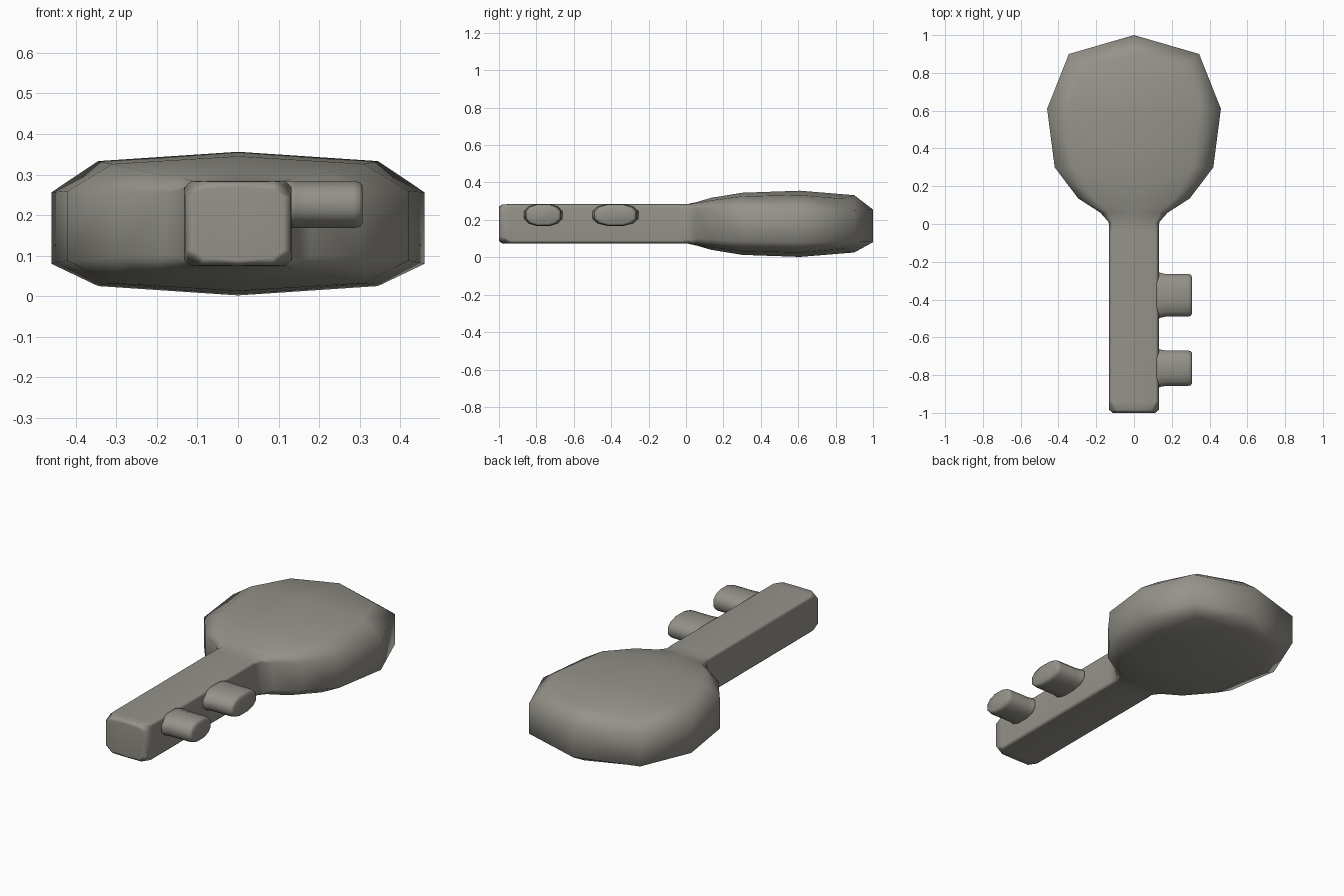
import bpy, bmesh

if "Cube" in bpy.data.objects:
    bpy.data.objects.remove(bpy.data.objects["Cube"])

MID_Z = 0.179

metal = bpy.data.materials.new("dull_metal")
metal.diffuse_color = (0.30, 0.29, 0.255, 1)
metal.use_nodes = True
metal.node_tree.nodes["Principled BSDF"].inputs["Base Color"].default_value = metal.diffuse_color


def make_object(name, bm):
    for f in bm.faces:
        f.smooth = True
    mesh = bpy.data.meshes.new(name)
    bm.to_mesh(mesh)
    bm.free()
    mesh.materials.append(metal)
    ob = bpy.data.objects.new(name, mesh)
    bpy.context.collection.objects.link(ob)
    return ob


# Key body: shaft and head lofted along y as one half, mirrored in x
# each row: centre (y, h), shoulder (x, y, h), rim (x, y, h)
rows = [
    ((-1.0, 0.090), (0.085, -1.0, 0.085), (0.112, -1.0, 0.065)),
    ((-0.985, 0.104), (0.090, -0.985, 0.103), (0.131, -0.985, 0.068)),
    ((-0.94, 0.105), (0.115, -0.94, 0.105), (0.132, -0.94, 0.090)),
    ((-0.04, 0.105), (0.115, -0.04, 0.105), (0.132, -0.04, 0.090)),
    ((0.01, 0.106), (0.112, 0.01, 0.105), (0.134, 0.01, 0.084)),
    ((0.06, 0.117), (0.135, 0.06, 0.112), (0.178, 0.06, 0.078)),
    ((0.135, 0.139), (0.22, 0.14, 0.126), (0.295, 0.135, 0.080)),
    ((0.30, 0.166), (0.31, 0.30, 0.147), (0.42, 0.30, 0.086)),
    ((0.61, 0.177), (0.345, 0.61, 0.154), (0.46, 0.61, 0.088)),
    ((0.90, 0.153), (0.26, 0.84, 0.134), (0.345, 0.90, 0.084)),
]


def rim_z(y):
    # the rim sits slightly below mid height towards the back
    return MID_Z - 0.011 * min(1, max(0, y / 0.6))


bm = bmesh.new()
grid = []
for (cy, ch), (sx, sy, sh), (rx, ry, rh) in rows:
    pts = [(0, cy, MID_Z + ch), (sx, sy, MID_Z + sh), (rx, ry, rim_z(ry) + rh),
           (rx, ry, rim_z(ry) - rh), (sx, sy, MID_Z - sh), (0, cy, MID_Z - ch)]
    grid.append([bm.verts.new(p) for p in pts])
for a, b in zip(grid, grid[1:]):
    for i in range(5):
        bm.faces.new((a[i], a[i + 1], b[i + 1], b[i]))
bm.faces.new(grid[0][::-1])
# back point of the head
tip_hi = bm.verts.new((0, 1, rim_z(1) + 0.087))
tip_lo = bm.verts.new((0, 1, rim_z(1) - 0.087))
c, s, r, r2, s2, c2 = grid[-1]
bm.faces.new((c, s, r, tip_hi))
bm.faces.new((tip_hi, r, r2, tip_lo))
bm.faces.new((tip_lo, r2, s2, c2))
# mirror to the other side and weld the seam
bmesh.ops.mirror(bm, geom=bm.verts[:] + bm.edges[:] + bm.faces[:],
                 axis='X', merge_dist=0.0001)
bmesh.ops.remove_doubles(bm, verts=bm.verts, dist=0.0001)
bmesh.ops.recalc_face_normals(bm, faces=bm.faces)
body = make_object("key_body", bm)
body.modifiers.new("weighted", 'WEIGHTED_NORMAL')

# Teeth: rounded pegs with a small fillet at the root and a soft tip
quarter = [(1, 0.35), (0.78, 0.76), (0.35, 1)]
outline = (quarter + [(-u, v) for u, v in reversed(quarter)]
           + [(-u, -v) for u, v in quarter]
           + [(u, -v) for u, v in reversed(quarter)])


def tooth(name, y0, y1):
    cy, hy = (y0 + y1) / 2, (y1 - y0) / 2
    cz, hz = 0.226, 0.058
    n = len(outline)
    bm = bmesh.new()
    rings = []
    for x, sy, sz in ((0.12, 1.14, 1.0), (0.142, 1.05, 1.0), (0.17, 1, 1),
                      (0.285, 1, 1), (0.301, 0.97, 0.95), (0.307, 0.86, 0.78)):
        rings.append([bm.verts.new((x, cy + u * hy * sy, cz + v * hz * sz))
                      for u, v in outline])
    for a, b in zip(rings, rings[1:]):
        for i in range(n):
            j = (i + 1) % n
            bm.faces.new((a[i], a[j], b[j], b[i]))
    bm.faces.new(rings[0])
    bm.faces.new(rings[-1])
    bmesh.ops.recalc_face_normals(bm, faces=bm.faces)
    make_object(name, bm)


tooth("inner_tooth", -0.49, -0.265)
tooth("outer_tooth", -0.857, -0.67)
